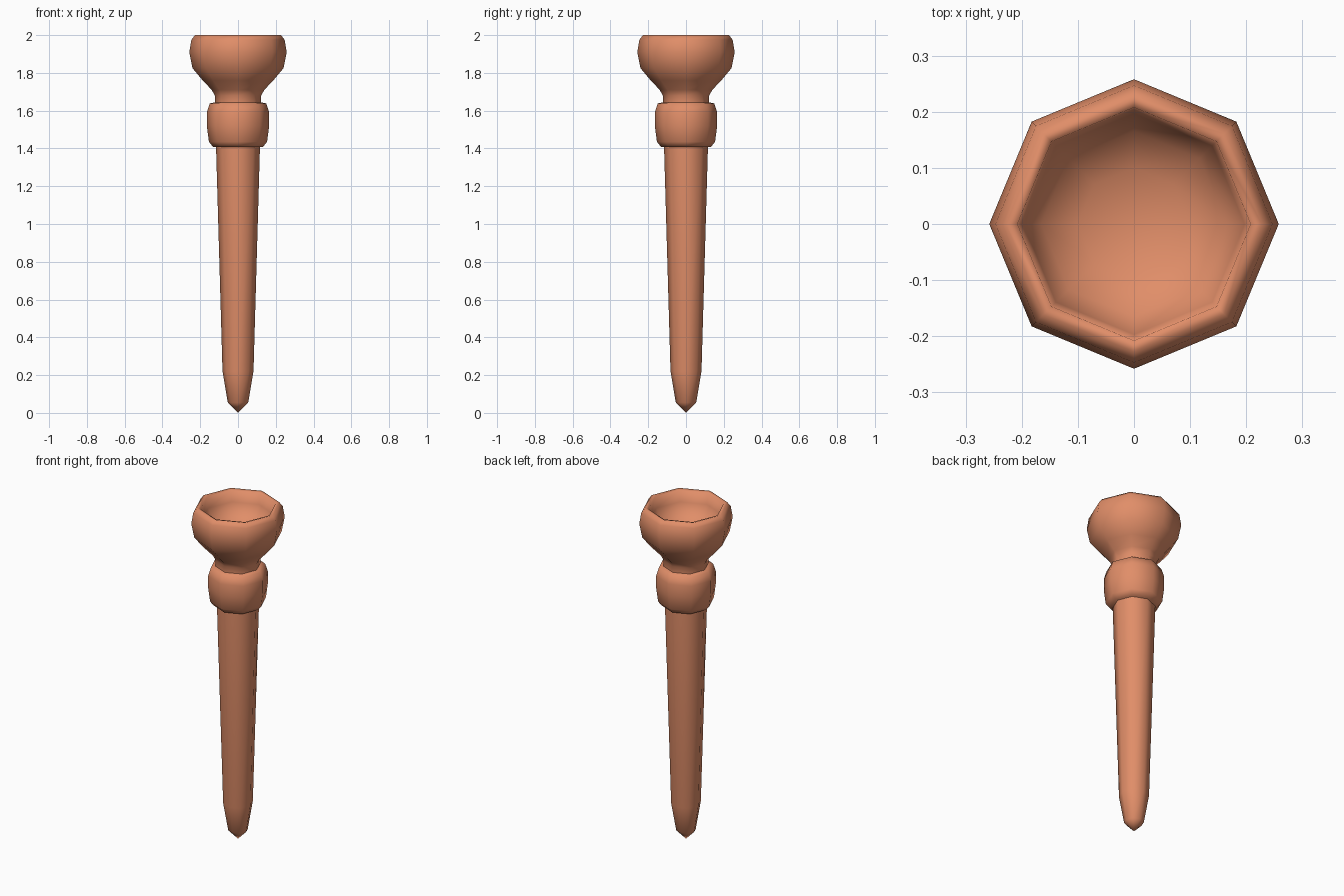
import bpy
import bmesh
from math import cos, sin, pi, radians

if "Cube" in bpy.data.objects:
    bpy.data.objects.remove(bpy.data.objects["Cube"])

SIDES = 8

mat = bpy.data.materials.new("terracotta")
mat.diffuse_color = (0.75, 0.27, 0.14, 1)
mat.use_nodes = True
mat.node_tree.nodes["Principled BSDF"].inputs["Base Color"].default_value = mat.diffuse_color


def lathe(name, profile, angle):
    """Spin (radius, z) points around z; radius 0 makes a pole."""
    bm = bmesh.new()
    rings = []
    for r, z in profile:
        n = 1 if r == 0 else SIDES
        rings.append([bm.verts.new((r * cos(2 * pi * i / SIDES),
                                    r * sin(2 * pi * i / SIDES), z)) for i in range(n)])
    for a, b in zip(rings, rings[1:]):
        for i in range(SIDES):
            j = (i + 1) % SIDES
            quad = [a[i % len(a)], a[j % len(a)], b[j % len(b)], b[i % len(b)]]
            bm.faces.new(list(dict.fromkeys(quad)))
    bmesh.ops.recalc_face_normals(bm, faces=bm.faces)
    mesh = bpy.data.meshes.new(name)
    bm.to_mesh(mesh)
    bm.free()
    ob = bpy.data.objects.new(name, mesh)
    bpy.context.collection.objects.link(ob)
    mesh.materials.append(mat)
    bpy.ops.object.select_all(action='DESELECT')
    ob.select_set(True)
    bpy.context.view_layer.objects.active = ob
    bpy.ops.object.shade_smooth_by_angle(angle=radians(angle))
    return ob


# Tapered stem with a blunt pointed tip, running up into the collar
lathe("stem", [(0, 0), (0.054, 0.055), (0.082, 0.22), (0.116, 1.40), (0.116, 1.42),
               (0, 1.42)], 60)

# Rounded collar band
lathe("collar", [(0, 1.405), (0.132, 1.408), (0.154, 1.435), (0.165, 1.52), (0.165, 1.59),
                 (0.15, 1.638), (0.12, 1.645), (0, 1.645)], 60)

# Hollow cup flaring from a narrow neck
lathe("cup", [(0, 1.64), (0.123, 1.64), (0.123, 1.68), (0.139, 1.71), (0.187, 1.76),
              (0.241, 1.825), (0.258, 1.91), (0.247, 1.975), (0.228, 2.0),
              (0.208, 1.995), (0.197, 1.93), (0.165, 1.875), (0.10, 1.84), (0, 1.825)], 75)
